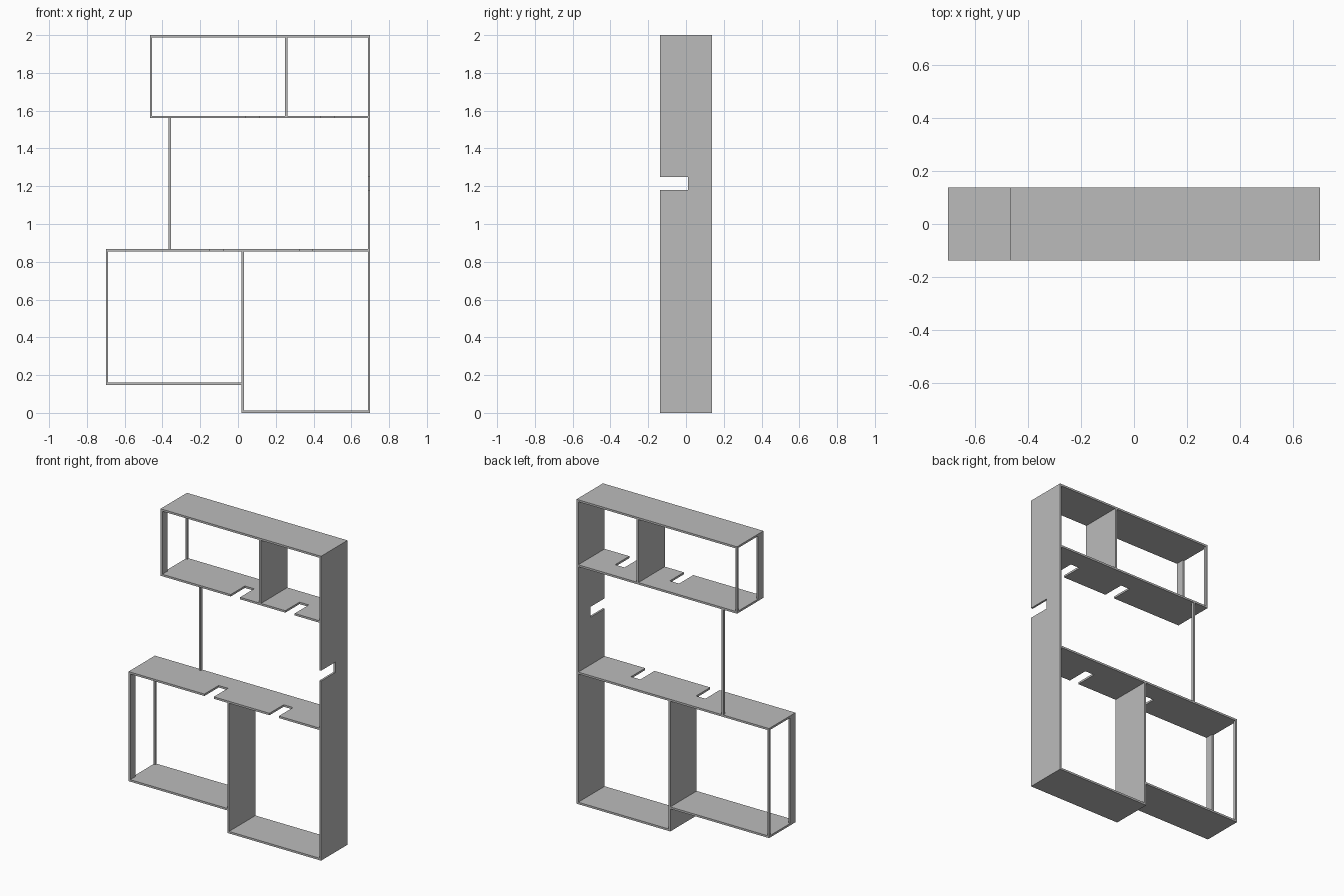
import bpy
import bmesh

if "Cube" in bpy.data.objects:
    bpy.data.objects.remove(bpy.data.objects["Cube"], do_unlink=True)

T = 0.013          # board thickness
FRONT, BACK = -0.137, 0.137
SLOT_END = 0.01    # how deep the front slots reach
SLOT = 0.068       # slot width
RIGHT = 0.70

grey = bpy.data.materials.new("board_grey")
grey.use_nodes = True
colour = (0.5, 0.5, 0.5, 1)
grey.diffuse_color = colour
grey.node_tree.nodes["Principled BSDF"].inputs["Base Color"].default_value = colour


def board(name, start, end, offset, upright=False, slots=(), y0=FRONT, y1=BACK):
    """Extrude a board outline; slots are cut into its front edge."""
    outline = [(start, y0)]
    for s in slots:
        outline += [(s, y0), (s, SLOT_END), (s + SLOT, SLOT_END), (s + SLOT, y0)]
    outline += [(end, y0), (end, y1), (start, y1)]

    def place(along, y, across):
        return (across, y, along) if upright else (along, y, across)

    bm = bmesh.new()
    face = bm.faces.new([bm.verts.new(place(a, y, offset)) for a, y in outline])
    grown = bmesh.ops.extrude_face_region(bm, geom=[face])
    moved = [v for v in grown["geom"] if isinstance(v, bmesh.types.BMVert)]
    bmesh.ops.translate(bm, verts=moved, vec=place(0, 0, T))
    bmesh.ops.recalc_face_normals(bm, faces=bm.faces)
    mesh = bpy.data.meshes.new(name)
    bm.to_mesh(mesh)
    bm.free()
    mesh.materials.append(grey)
    obj = bpy.data.objects.new(name, mesh)
    bpy.context.collection.objects.link(obj)
    return obj


def posts(name, x, z0, z1, front=True):
    """Open side: a narrow back post and a wider front strip."""
    board(name + "_back_post", z0, z1, x, True, y0=BACK - 0.017)
    if front:
        board(name + "_front_post", z0, z1, x, True, y1=FRONT + 0.056)


INNER = RIGHT - T
UPPER, MIDDLE, LOWER = 1.56, 0.855, 0.148
UPPER_X, MIDDLE_X, LOWER_X = -0.467, -0.368, -0.70
DIVIDER_X = 0.018

# Tall side wall
board("tall_side_wall", 0, 2, INNER, True, slots=[1.18])

# Upper box
board("top_board", UPPER_X, INNER, 2 - T)
board("upper_shelf", MIDDLE_X, INNER, UPPER, slots=[0.043, 0.44])
board("upper_shelf_end", UPPER_X, MIDDLE_X, UPPER)
board("upper_divider", UPPER + T, 2 - T, 0.25, True)
posts("upper_side", UPPER_X, UPPER + T, 2 - T)

# Open middle bay
posts("middle_side", MIDDLE_X, MIDDLE + T, UPPER, front=False)

# Lower boxes
board("middle_shelf", MIDDLE_X, INNER, MIDDLE, slots=[-0.148, 0.325])
board("middle_shelf_end", LOWER_X, MIDDLE_X, MIDDLE)
board("lower_divider", 0, MIDDLE, DIVIDER_X, True)
board("base_board", DIVIDER_X + T, INNER, 0)
board("lower_shelf", LOWER_X, DIVIDER_X, LOWER)
posts("lower_side", LOWER_X, LOWER + T, MIDDLE)
